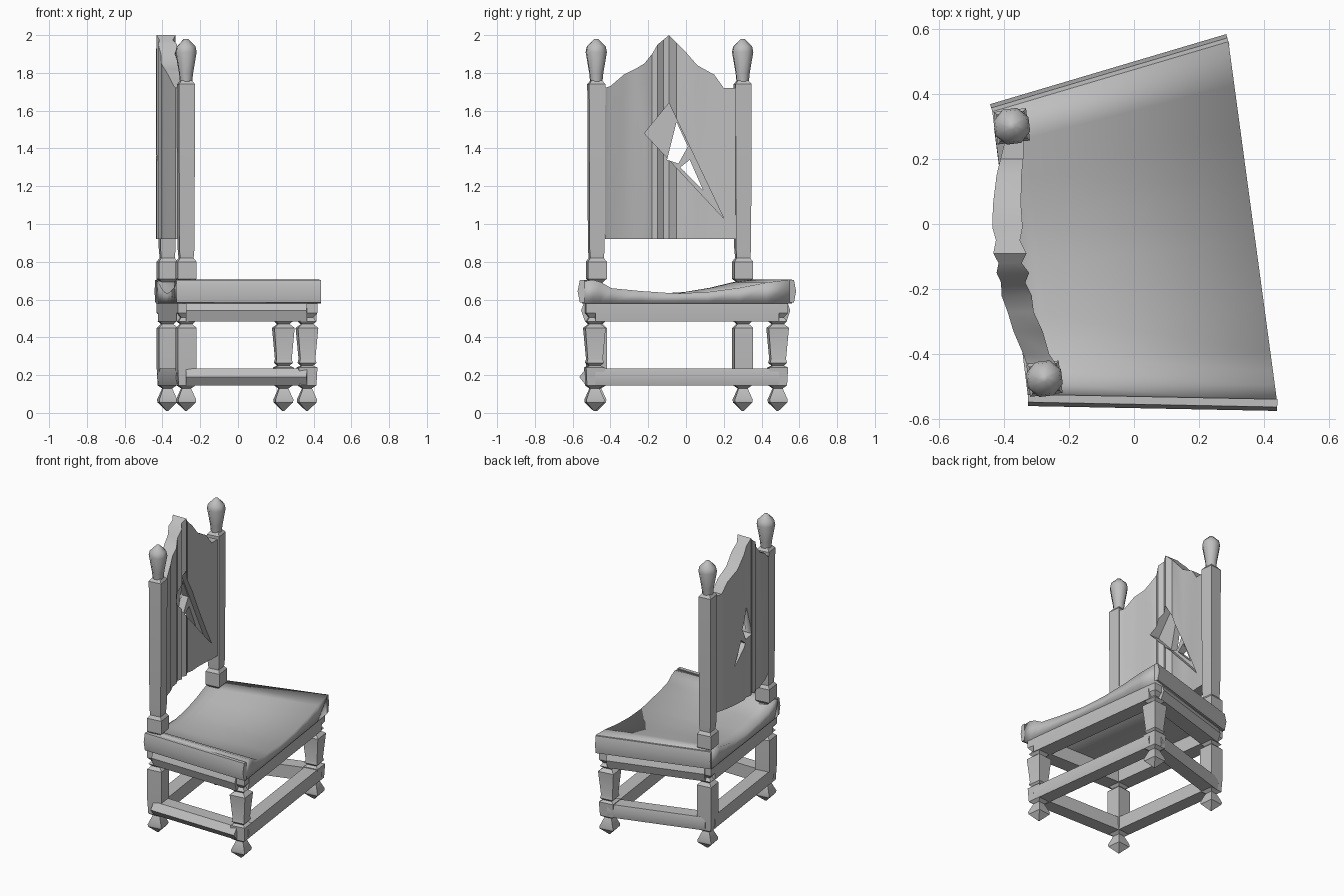
import bpy, bmesh, math
from mathutils import Vector

cube = bpy.data.objects.get("Cube")
if cube:
    bpy.data.objects.remove(cube)

grey = bpy.data.materials.new("grey_wood")
grey.use_nodes = True
COLOUR = (0.52, 0.52, 0.52, 1)
grey.diffuse_color = COLOUR
grey.node_tree.nodes["Principled BSDF"].inputs["Base Color"].default_value = COLOUR
TURN = math.radians(7)


def smooth(ob, angle):
    bpy.ops.object.select_all(action='DESELECT')
    ob.select_set(True)
    bpy.context.view_layer.objects.active = ob
    bpy.ops.object.shade_smooth_by_angle(angle=math.radians(angle))


def loft(name, rings, angle=30):
    """Join equal-sized rings of points and cap both ends."""
    bm = bmesh.new()
    loops = [[bm.verts.new(p) for p in ring] for ring in rings]
    n = len(loops[0])
    for a, b in zip(loops, loops[1:]):
        for i in range(n):
            j = (i + 1) % n
            bm.faces.new((a[i], a[j], b[j], b[i]))
    bm.faces.new(loops[0])
    bm.faces.new(loops[-1])
    bmesh.ops.recalc_face_normals(bm, faces=bm.faces)
    mesh = bpy.data.meshes.new(name)
    bm.to_mesh(mesh)
    bm.free()
    mesh.materials.append(grey)
    ob = bpy.data.objects.new(name, mesh)
    bpy.context.collection.objects.link(ob)
    smooth(ob, angle)
    return ob


def turned(name, x, y, profile, sides=4, angle=30):
    """Upright turned part; profile holds (half width, height)."""
    grow = 1 / math.cos(math.pi / sides)
    rings = []
    for r, z in profile:
        turns = [TURN + math.tau * (k + 0.5) / sides for k in range(sides)]
        rings.append([(x + r * grow * math.cos(t), y + r * grow * math.sin(t), z) for t in turns])
    return loft(name, rings, angle)


def rail(name, p, q, width, z0, z1, bulge):
    """Straight bar between two plan points with a pointed outer edge."""
    p, q = Vector(p), Vector(q)
    d = (q - p).normalized()
    side = Vector((d.y, -d.x))
    section = [(-width, z0), (width, z0), (width + bulge, (z0 + z1) / 2), (width, z1), (-width, z1)]
    rings = []
    for end in (p, q):
        rings.append([(*(end + side * s), z) for s, z in section])
    return loft(name, rings)


# Plan positions of the legs, counter-clockwise
legs = {"right_back": (-0.275, -0.475), "right_front": (0.365, -0.485),
        "left_front": (0.24, 0.485), "left_back": (-0.375, 0.3)}
FOOT = [(0.004, 0.01), (0.046, 0.055), (0.048, 0.07), (0.024, 0.13), (0.045, 0.145), (0.05, 0.24)]
NECK = [(0.03, 0.47), (0.045, 0.485), (0.03, 0.505), (0.05, 0.53), (0.05, 0.62)]
FRONT = [(0.03, 0.25), (0.045, 0.265), (0.04, 0.285), (0.054, 0.45)]
BACK = [(0.05, 0.45)]
for key, (x, y) in legs.items():
    turned(key + "_leg", x, y, FOOT + (BACK if "back" in key else FRONT) + NECK)

# Tall back posts with rounded finials
for key in ("right_back", "left_back"):
    x, y = legs[key]
    turned(key + "_post", x, y, [(0.05, 0.6), (0.03, 0.69), (0.05, 0.71), (0.05, 0.8),
                                 (0.036, 0.82), (0.04, 0.87), (0.043, 1.74), (0.028, 1.76)])
    turned(key + "_finial", x, y, [(0.03, 1.74), (0.036, 1.8), (0.054, 1.91), (0.048, 1.94),
                                   (0.01, 1.98)], sides=8, angle=80)

# Stretchers and seat rails on all four sides
names = list(legs)
BULGES = {"right": (0.035, 0.02), "front": (0.01, 0.004), "left": (0.01, 0.02), "back": (0.01, 0.0)}
for i, (label, (low, high)) in enumerate(BULGES.items()):
    p, q = legs[names[i]], legs[names[(i + 1) % 4]]
    rail(label + "_stretcher", p, q, 0.045, 0.145, 0.235, low)
    rail(label + "_seat_rail", p, q, 0.05, 0.485, 0.6, high)

# Sagging seat with a raised roll along the right edge: (position across, top height)
corners = [Vector(c) for c in ((-0.325, -0.535), (0.44, -0.55), (0.29, 0.56), (-0.435, 0.345))]
SAG = [(0, 0.695), (0.05, 0.705), (0.09, 0.692), (0.14, 0.66), (0.28, 0.645), (0.45, 0.632),
       (0.6, 0.64), (0.75, 0.662), (0.88, 0.69), (1, 0.707)]
rings = []
for v, top in SAG:
    back = corners[0].lerp(corners[3], v)
    front = corners[1].lerp(corners[2], v)
    inner = back.lerp(front, 0.12)
    rings.append([(*back, 0.58), (*front, 0.58), (*front, top), (*inner, top), (*back, top)])
loft("seat", rings, 180)

# Rolled side edges of the seat
for label, a, b in (("right", corners[0], corners[1]), ("left", corners[2], corners[3])):
    rail(label + "_seat_edge", a, b, 0.012, 0.585, 0.703, 0.012)

# Bowed back panel: y, back x, front x, top height
columns = [(-0.43, -0.33, -0.24, 1.72), (-0.4, -0.34, -0.26, 1.73), (-0.33, -0.37, -0.28, 1.79),
           (-0.27, -0.388, -0.308, 1.82), (-0.22, -0.407, -0.314, 1.85), (-0.18, -0.408, -0.334, 1.9),
           (-0.15, -0.422, -0.322, 1.95), (-0.12, -0.416, -0.345, 1.975), (-0.09, -0.432, -0.33, 2.0),
           (-0.05, -0.424, -0.35, 1.96), (-0.01, -0.435, -0.342, 1.92), (0.06, -0.433, -0.347, 1.84),
           (0.15, -0.422, -0.345, 1.79), (0.2, -0.41, -0.34, 1.72), (0.28, -0.39, -0.34, 1.72)]
panel = loft("back_panel", [[(xb, y, 0.92), (xf, y, 0.92), (xf, y, top), (xb, y, top)]
                            for y, xb, xf, top in columns])


def cut(target, outline, x0, x1):
    cutter = loft("cutter", [[(x, y, z) for y, z in outline] for x in (x0, x1)])
    cutter.hide_render = True
    mod = target.modifiers.new("cut", 'BOOLEAN')
    mod.operation, mod.solver, mod.object = 'DIFFERENCE', 'EXACT', cutter
    bpy.context.view_layer.objects.active = target
    bpy.ops.object.modifier_apply(modifier=mod.name)
    bpy.data.objects.remove(cutter)


# Carved recess with two openings through it
cut(panel, [(-0.22, 1.48), (-0.09, 1.64), (0.2, 1.03)], -0.385, -0.1)
cut(panel, [(-0.05, 1.54), (0.01, 1.41), (-0.04, 1.32), (-0.1, 1.34)], -0.6, -0.1)
cut(panel, [(-0.03, 1.3), (0.02, 1.34), (0.09, 1.18)], -0.6, -0.1)
smooth(panel, 60)
